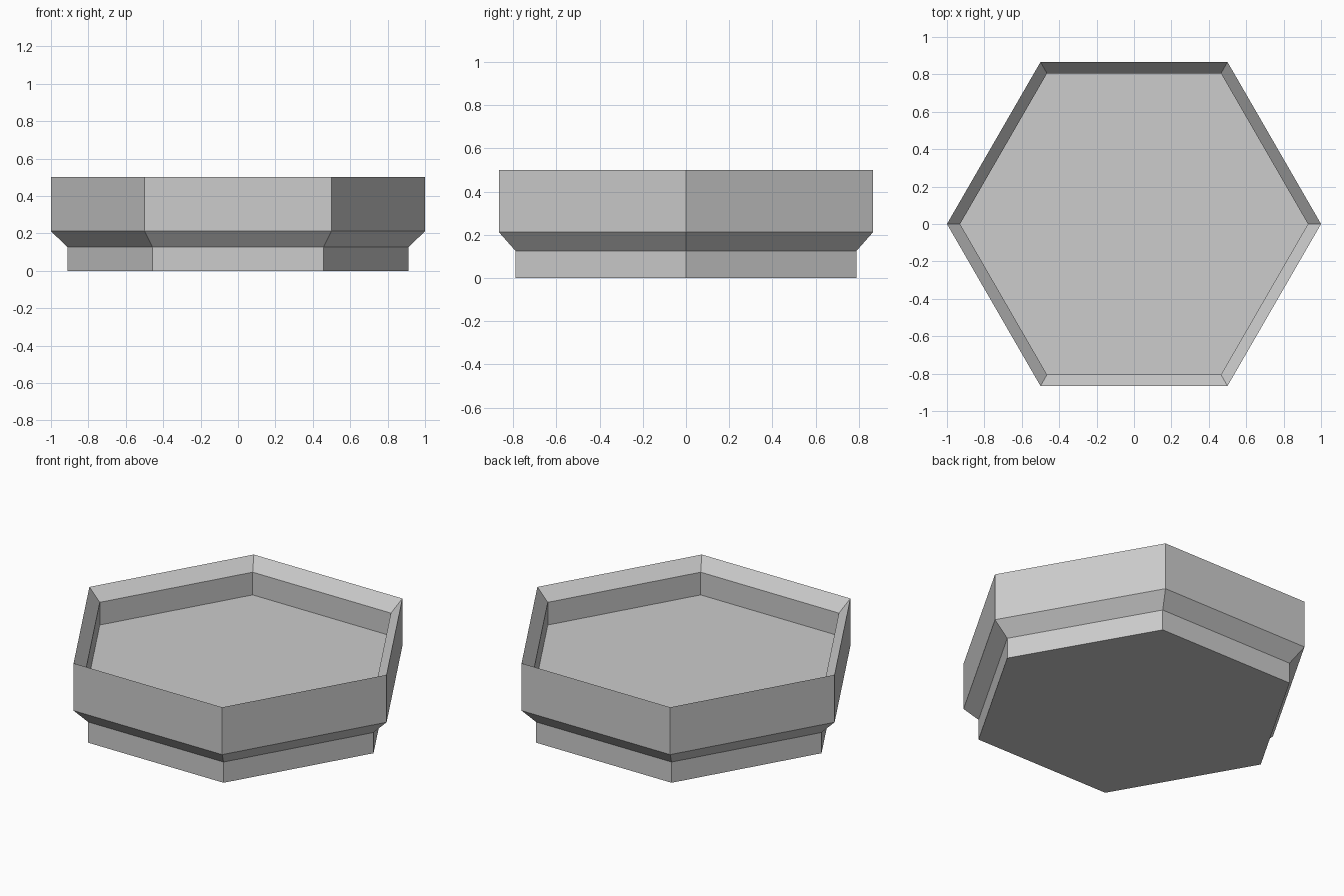
import bpy
import bmesh
from math import cos, sin, pi

if "Cube" in bpy.data.objects:
    bpy.data.objects.remove(bpy.data.objects["Cube"])

SIDES = 6

# Plain grey material
grey = bpy.data.materials.new("light_grey")
grey.use_nodes = True
colour = (0.604, 0.604, 0.604, 1)
grey.diffuse_color = colour
grey.node_tree.nodes["Principled BSDF"].inputs["Base Color"].default_value = colour

# Profile (radius, height) from the foot, up the outside and down to the tray floor
profile = [
    (0.912, 0.0),    # foot
    (0.912, 0.126),
    (1.0, 0.212),    # flare
    (1.0, 0.5),      # outer rim
    (0.93, 0.425),   # bevelled lip
    (0.93, 0.287),   # recessed floor
]

# Sweep the profile around the hexagon
bm = bmesh.new()
rings = [[bm.verts.new((r * cos(2 * pi * i / SIDES), r * sin(2 * pi * i / SIDES), z))
          for i in range(SIDES)] for r, z in profile]
for low, high in zip(rings, rings[1:]):
    for i in range(SIDES):
        j = (i + 1) % SIDES
        bm.faces.new((low[i], low[j], high[j], high[i]))

# Underside and tray floor
bm.faces.new(rings[0][::-1])
bm.faces.new(rings[-1])
bmesh.ops.recalc_face_normals(bm, faces=bm.faces)

mesh = bpy.data.meshes.new("hexagonal_tray")
bm.to_mesh(mesh)
bm.free()
mesh.materials.append(grey)
tray = bpy.data.objects.new("hexagonal_tray", mesh)
bpy.context.collection.objects.link(tray)
